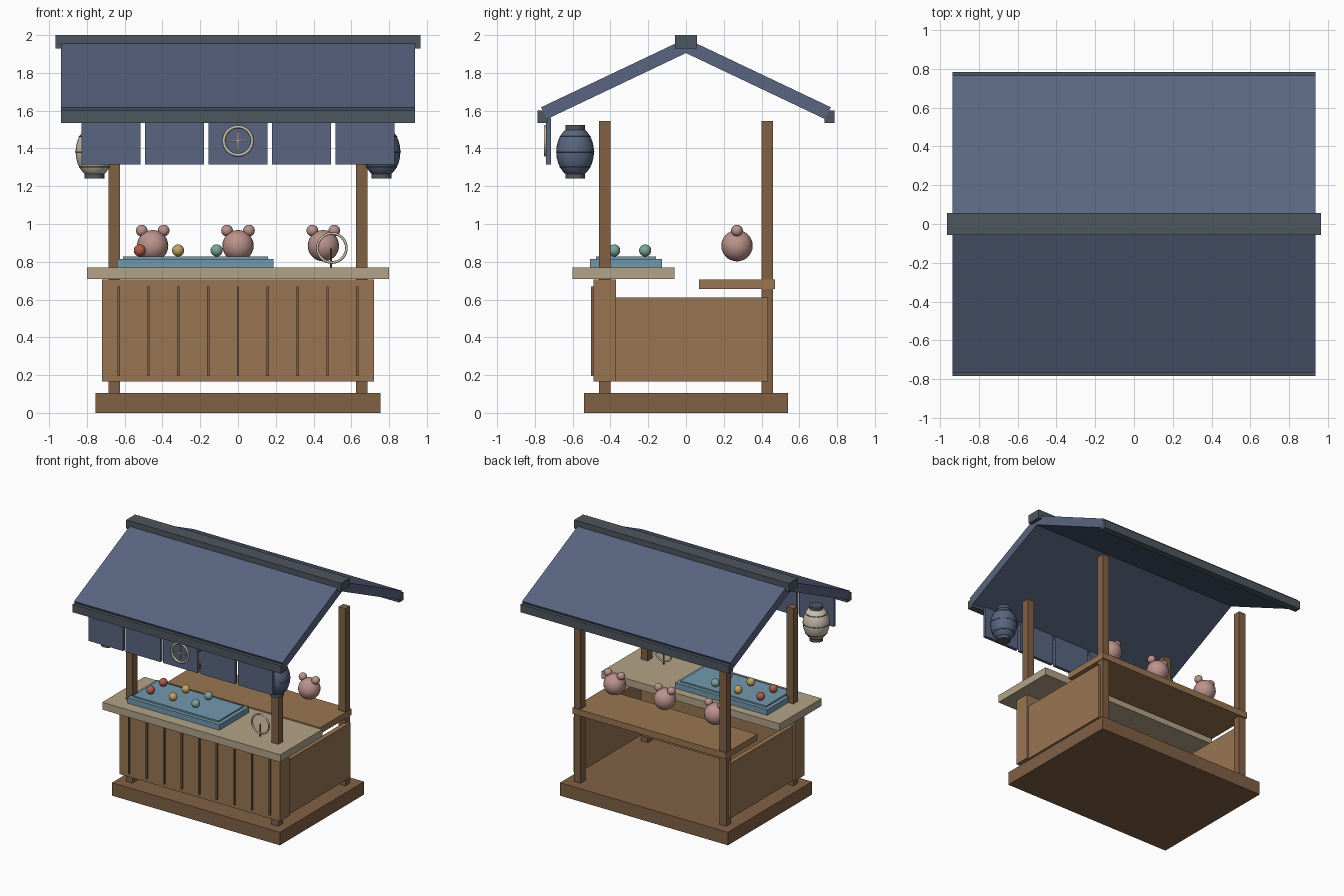
import bpy, bmesh, math
from mathutils import Matrix

if "Cube" in bpy.data.objects:
    bpy.data.objects.remove(bpy.data.objects["Cube"])

COLORS = {
    "dark_wood": (0.22, 0.12, 0.06), "wood": (0.32, 0.18, 0.085), "counter_wood": (0.45, 0.37, 0.25),
    "roof_blue": (0.10, 0.13, 0.22), "slate": (0.075, 0.095, 0.115), "tray_blue": (0.17, 0.32, 0.42),
    "pink": (0.50, 0.29, 0.26), "red": (0.42, 0.11, 0.07), "yellow": (0.55, 0.36, 0.12),
    "green": (0.20, 0.38, 0.32), "cream": (0.60, 0.54, 0.43),
}
MATS = {}
for key, c in COLORS.items():
    MATS[key] = bpy.data.materials.new(key)
    MATS[key].diffuse_color = (*c, 1)


def finish(name, bm, mat, smooth=False):
    bmesh.ops.recalc_face_normals(bm, faces=bm.faces)
    for f in bm.faces:
        f.smooth = smooth
    me = bpy.data.meshes.new(name)
    bm.to_mesh(me)
    bm.free()
    me.materials.append(MATS[mat])
    ob = bpy.data.objects.new(name, me)
    bpy.context.collection.objects.link(ob)
    return ob


def box(name, x, y, z, mat):
    """Box from (min, max) pairs on each axis."""
    bm = bmesh.new()
    m = Matrix.Translation([(a + b) / 2 for a, b in (x, y, z)])
    m = m @ Matrix.Diagonal([b - a for a, b in (x, y, z)] + [1])
    bmesh.ops.create_cube(bm, size=1, matrix=m)
    return finish(name, bm, mat)


def ball(name, loc, r, mat, rz=None, seg=20):
    bm = bmesh.new()
    m = Matrix.Translation(loc) @ Matrix.Diagonal((r, r, rz or r, 1))
    bmesh.ops.create_uvsphere(bm, u_segments=seg, v_segments=14, radius=1, matrix=m)
    return finish(name, bm, mat, True)


def cylinder(name, loc, r, h, mat, seg=16):
    bm = bmesh.new()
    bmesh.ops.create_cone(bm, cap_ends=True, segments=seg, radius1=r, radius2=r, depth=h,
                          matrix=Matrix.Translation(loc))
    return finish(name, bm, mat)


def ring(name, loc, major, minor, mat, upright=False):
    bpy.ops.mesh.primitive_torus_add(location=loc, major_radius=major, minor_radius=minor,
                                     major_segments=32, minor_segments=8,
                                     rotation=(math.pi / 2 if upright else 0, 0, 0))
    ob = bpy.context.object
    ob.name = name
    ob.data.materials.append(MATS[mat])
    bpy.ops.object.shade_smooth()
    return ob


# Base and corner posts
box("base", (-.755, .755), (-.54, .54), (0, .105), "dark_wood")
for sx in (-1, 1):
    for sy in (-1, 1):
        cx, cy = .655 * sx, .43 * sy
        box("post", (cx - .03, cx + .03), (cy - .03, cy + .03), (.1, 1.545), "dark_wood")

# Booth walls with slats, counter and back shelf
box("front_panel", (-.72, .72), (-.49, -.37), (.165, .705), "wood")
for i in range(9):
    cx = (i - 4) * .158
    box("front_slat", (cx - .006, cx + .006), (-.503, -.485), (.195, .67), "dark_wood")
for s in (-1, 1):
    box("side_panel", sorted((s * .665, s * .705)), (-.37, .435), (.165, .61), "wood")
box("counter", (-.80, .80), (-.60, -.06), (.71, .77), "counter_wood")
box("back_shelf", (-.69, .69), (.07, .47), (.655, .705), "wood")

# Game tray with balls
box("tray", (-.64, .188), (-.507, -.128), (.77, .815), "tray_blue")
box("tray_inset", (-.61, .158), (-.477, -.158), (.80, .827), "tray_blue")
for cx, mat in ((-.52, "red"), (-.317, "yellow"), (-.113, "green")):
    for cy in (-.38, -.216):
        ball("tray_ball", (cx, cy, .86), .032, mat, seg=16)

# Toss ring and peg on the counter
ring("toss_ring", (.497, -.42, .873), .077, .007, "cream", True)
cylinder("ring_peg", (.493, -.42, .82), .005, .10, "dark_wood", 8)

# Plush prizes
for cx in (-.452, 0, .452):
    ball("plush_head", (cx, .27, .885), .083, "pink")
    for s in (-1, 1):
        ball("plush_ear", (cx + s * .058, .27, .965), .031, "pink", seg=16)

# Gabled roof from a side profile, extruded along x
bm = bmesh.new()
profile = [(0, 1.982), (-.767, 1.618), (-.737, 1.555), (0, 1.905), (.737, 1.555), (.767, 1.618)]
face = bm.faces.new([bm.verts.new((-.936, y, z)) for y, z in profile])
ext = bmesh.ops.extrude_face_region(bm, geom=[face])["geom"]
bmesh.ops.translate(bm, vec=(1.872, 0, 0), verts=[v for v in ext if isinstance(v, bmesh.types.BMVert)])
finish("roof", bm, "roof_blue")
box("roof_ridge", (-.965, .965), (-.057, .057), (1.93, 2.0), "slate")
for s in (-1, 1):
    box("eave_trim", (-.936, .936), sorted((s * .732, s * .785)), (1.535, 1.60), "slate")

# Hanging cloth panels with a round emblem
for i in range(5):
    cx = (i - 2) * .336
    box("cloth_panel", (cx - .156, cx + .156), (-.74, -.715), (1.315, 1.56), "roof_blue")
ring("emblem_ring", (0, -.745, 1.44), .075, .008, "cream", True)
box("emblem_bar", (-.05, .05), (-.75, -.735), (1.436, 1.444), "cream")
box("emblem_bar", (-.004, .004), (-.75, -.735), (1.39, 1.49), "cream")

# Paper lanterns with caps and ribs
for s, mat in ((-1, "cream"), (1, "roof_blue")):
    cx, cy, cz = s * .76, -.587, 1.382
    ball("lantern_body", (cx, cy, cz), .10, mat, rz=.137)
    for t in (-1, 1):
        cylinder("lantern_cap", (cx, cy, cz + t * .126), .052, .03, "slate")
    for dz in (-.08, 0, .08):
        ring("lantern_rib", (cx, cy, cz + dz), .1 * math.sqrt(1 - (dz / .137) ** 2) - .001, .003, "slate")

for m in bpy.data.materials:
    if m.users and not m.is_grease_pencil:
        m.use_nodes = True
        m.node_tree.nodes["Principled BSDF"].inputs["Base Color"].default_value = m.diffuse_color
